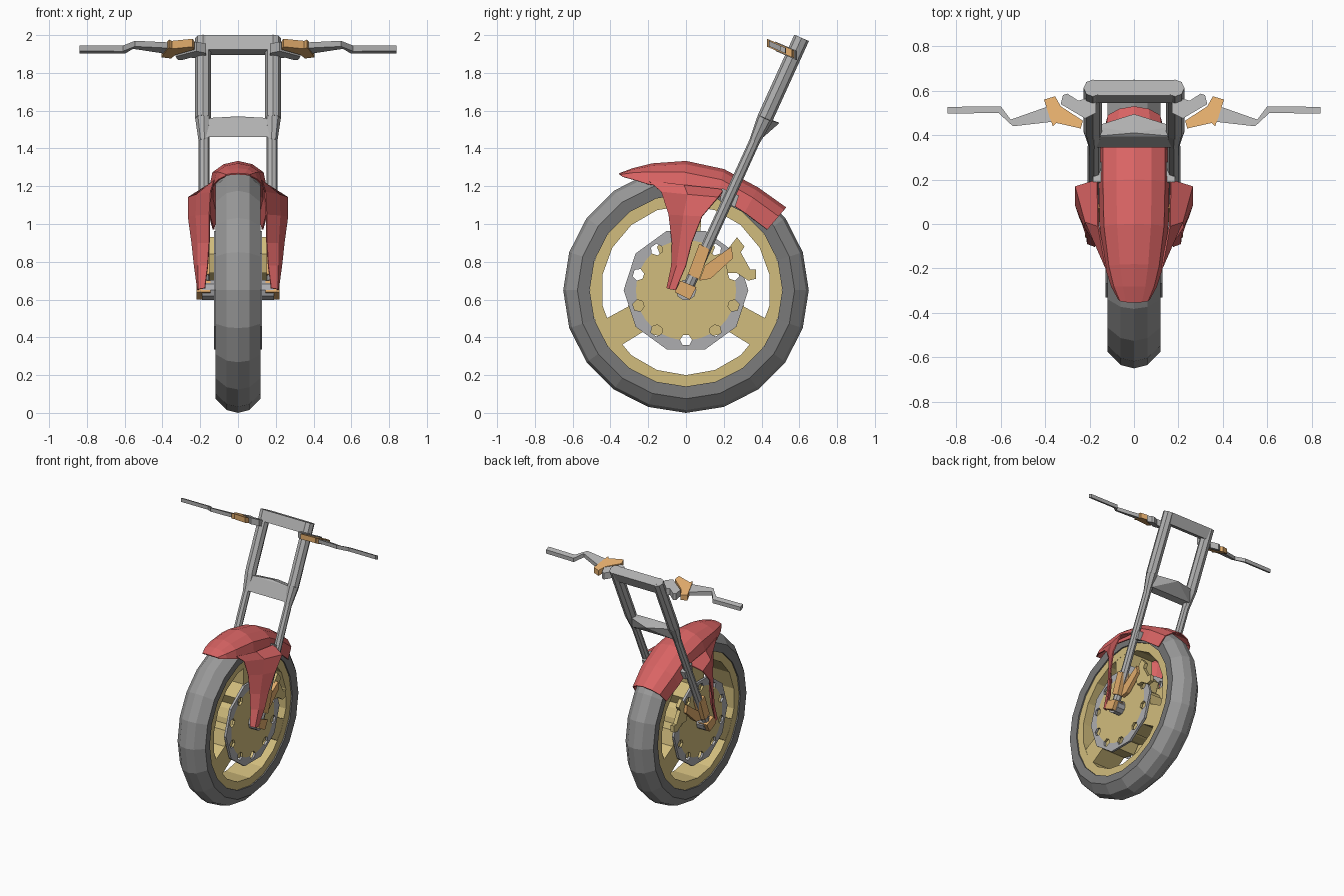
import bpy, bmesh, math
from mathutils import Vector, Matrix

if "Cube" in bpy.data.objects:
    bpy.data.objects.remove(bpy.data.objects["Cube"])

CZ = 0.65  # wheel centre height


def material(name, rgb):
    m = bpy.data.materials.new(name)
    m.diffuse_color = [((c + 0.055) / 1.055) ** 2.4 for c in rgb] + [1]
    m.use_nodes = True
    m.node_tree.nodes["Principled BSDF"].inputs["Base Color"].default_value = m.diffuse_color
    return m


TREAD = material("tyre_tread_grey", (.60, .60, .60))
WALL = material("sidewall_dark_grey", (.47, .47, .47))
STEEL = material("fork_grey", (.69, .69, .69))
DISC = material("disc_grey", (.68, .68, .69))
GOLD = material("gold", (.82, .74, .49))
ORANGE = material("orange", (.88, .67, .42))
RED = material("red", (.85, .39, .39))


def finish(name, bm, mats, mirror=False):
    bmesh.ops.recalc_face_normals(bm, faces=bm.faces)
    me = bpy.data.meshes.new(name)
    bm.to_mesh(me)
    bm.free()
    for m in mats:
        me.materials.append(m)
    ob = bpy.data.objects.new(name, me)
    bpy.context.collection.objects.link(ob)
    if mirror:
        ob.modifiers.new("mirror", 'MIRROR').use_mirror_merge = False
    return ob


def slab(bm, lower, upper):
    a = [bm.verts.new(p) for p in lower]
    b = [bm.verts.new(p) for p in upper]
    n = len(a)
    bm.faces.new(a)
    bm.faces.new(b)
    for i in range(n):
        bm.faces.new((a[i], a[(i + 1) % n], b[(i + 1) % n], b[i]))


def prism(name, polys, x0, x1, mat, mirror=True):
    """Side profiles in (y, z), extruded along x."""
    bm = bmesh.new()
    for poly in polys:
        slab(bm, [(x0, *p) for p in poly], [(x1, *p) for p in poly])
    return finish(name, bm, [mat], mirror)


def bar_plate(name, poly, half, mat):
    """Plan outline in (x, y) lying on the tilted handlebar plane."""
    z = lambda y: 1.925 - .43 * (y - .51)
    bm = bmesh.new()
    slab(bm, [(x, y, z(y) - half) for x, y in poly], [(x, y, z(y) + half) for x, y in poly])
    return finish(name, bm, [mat], True)


def lathe(profile, n, offset=0):
    """Closed (x, r) loop spun about the wheel axis."""
    bm = bmesh.new()
    rings = []
    for i in range(n):
        a = math.radians(offset + 360 * i / n)
        rings.append([bm.verts.new((x, r * math.cos(a), CZ + r * math.sin(a))) for x, r in profile])
    m = len(profile)
    for i in range(n):
        p, q = rings[i], rings[(i + 1) % n]
        for j in range(m):
            k = (j + 1) % m
            bm.faces.new((p[j], p[k], q[k], q[j]))
    return bm


def polar(r, deg):
    a = math.radians(deg)
    return (r * math.cos(a), CZ + r * math.sin(a))


def fork(z, x):
    """Point on the raked fork axis at height z."""
    return Vector((x, (z - .64) * .455, z))


def tube(name, p0, p1, r0, r1, n, mat, mirror=True):
    bm = bmesh.new()
    d = p1 - p0
    rot = d.to_track_quat('Z', 'X').to_matrix().to_4x4()
    bmesh.ops.create_cone(bm, cap_ends=True, segments=n, radius1=r0, radius2=r1, depth=d.length,
                          matrix=Matrix.Translation((p0 + p1) / 2) @ rot)
    return finish(name, bm, [mat], mirror)


# Tyre: tread bands plus darker flat sidewalls
bm = lathe([(-.113, .51), (-.12, .575), (-.06, .635), (0, .65), (.06, .635), (.12, .575), (.113, .51)], 20, 18)
for f in bm.faces:
    c = f.calc_center_median()
    f.material_index = int(math.hypot(c.y, c.z - CZ) < .56)
finish("tyre", bm, [TREAD, WALL])

# Rim, hub and three flared spokes
finish("rim", lathe([(-.103, .45), (-.103, .515), (.103, .515), (.103, .45)], 18, 10), [GOLD])
tube("hub", Vector((-.106, 0, CZ)), Vector((.106, 0, CZ)), .2, .2, 18, GOLD, False)
spoke = [(.47, -10), (.32, -14), (.275, -34), (.18, -40), (.18, 40), (.275, 34), (.32, 14), (.47, 10)]
prism("spokes", [[polar(r, a + d) for r, d in spoke] for a in (90, 210, 330)], -.102, .102, GOLD, False)

# Brake discs: ten-sided grey ring and gold carrier, holes on the joint
ring, carrier = [], []
for k in range(10):
    a = -90 + 36 * k
    outer_half = [(.265, a - 7), (.292, a - 3.5), (.292, a + 3.5), (.265, a + 7)]
    ring.append([polar(r, d) for r, d in [(.33, a + 18), (.33, a - 18), (.265, a - 18)] + outer_half + [(.265, a + 18)]])
    carrier += [polar(r, d) for r, d in [(.265, a - 18), (.265, a - 7), (.238, a - 3.5), (.238, a + 3.5), (.265, a + 7)]]
prism("brake_disc_ring", ring, .11, .128, DISC)
prism("brake_disc_carrier", [carrier], .11, .128, GOLD)

# Axle, fork feet, sleeves, caliper arms and calipers
tube("axle", Vector((-.19, 0, CZ)), Vector((.19, 0, CZ)), .055, .055, 10, DISC, False)
prism("fork_foot", [[(-.06, .64), (.02, .60), (.055, .665), (-.03, .70)]], .145, .22, ORANGE)
prism("fork_sleeve", [[(.01, .735), (.07, .705), (.125, .865), (.07, .895)]], .15, .212, ORANGE)
prism("caliper_arm", [[(.07, .70), (.13, .71), (.25, .82), (.24, .88), (.10, .78)]], .15, .18, ORANGE)
prism("caliper", [[(.20, .84), (.27, .93), (.31, .88), (.29, .85), (.34, .76), (.37, .76), (.37, .71),
                   (.33, .70), (.27, .74), (.22, .74)]], .127, .156, GOLD)

# Fork tubes, lower slim and upper thick with a taper
tube("fork_lower_tube", fork(.66, .18), fork(1.5, .18), .03, .028, 8, STEEL)
tube("fork_taper", fork(1.44, .18), fork(1.56, .185), .029, .042, 8, STEEL)
tube("fork_upper_tube", fork(1.56, .185), fork(1.985, .185), .042, .042, 8, STEEL)

# Top crown bar, square to the fork
prism("top_crown", [[(.545, 1.925), (.61, 1.895), (.648, 1.97), (.578, 2.0)]], -.185, .185, STEEL, False)

# Lower crown with a rear bulge
bm = bmesh.new()
for y, z in [(.345, 1.46), (.395, 1.56), (.41, 1.46), (.44, 1.55)]:
    for s in (-1, 1):
        bm.verts.new((s * .175, y, z))
bm.verts.new((0, .495, 1.535))
bm.verts.new((0, .41, 1.57))
bmesh.ops.convex_hull(bm, input=bm.verts)
finish("lower_crown", bm, [STEEL])

# Fender brackets
prism("fender_bracket", [[(.18, 1.12), (.26, 1.09), (.28, 1.15), (.19, 1.19)]], .145, .185, STEEL)


def sheet(name, rows, mirror):
    bm = bmesh.new()
    grid = [[bm.verts.new(p) for p in row] for row in rows]
    for a, b in zip(grid, grid[1:]):
        for i in range(len(a) - 1):
            bm.faces.new((a[i], a[i + 1], b[i + 1], b[i]))
    ob = finish(name, bm, [RED], mirror)
    s = ob.modifiers.new("thickness", 'SOLIDIFY')
    s.thickness = .008
    s.offset = 0


# Fender: (centre y, z, edge y, z, half width) from front to back
rows = []
for cy, cz, ey, ez, w in [(-.353, 1.265, -.335, 1.25, .07), (-.28, 1.292, -.28, 1.235, .10),
                          (-.18, 1.317, -.2, 1.21, .125), (0, 1.33, -.02, 1.185, .15),
                          (.2, 1.287, .17, 1.15, .155), (.38, 1.19, .31, 1.06, .155),
                          (.528, 1.085, .43, .97, .13)]:
    half = [(w * fx, cy + (ey - cy) * t, cz + (ez - cz) * t) for fx, t in [(.5, .12), (.88, .4), (1, 1)]]
    rows.append([(-x, y, z) for x, y, z in half[::-1]] + [(0, cy, cz)] + half)
sheet("front_fender", rows, False)

# Side guards sweeping down over the fork legs
front = [(.125, -.2, 1.23), (.143, -.13, 1.17), (.15, -.09, 1.05), (.152, -.072, .9), (.16, -.075, .78), (.175, -.10, .66)]
rear = [(.165, .2, 1.18), (.262, .17, 1.14), (.262, .085, 1.04), (.243, .03, .9), (.23, .0, .78), (.212, -.055, .65)]
rows = []
for f, r in zip(front, rear):
    mid = (Vector(f) + Vector(r)) / 2 + Vector((.015, -.01, .0))
    rows.append([f, mid, r])
sheet("side_guard", rows, True)

# Handlebars with clamps and orange perches
bar_plate("handlebar", [(.84, .497), (.84, .527), (.60, .53), (.555, .47), (.47, .50), (.37, .535), (.37, .46),
                        (.545, .44), (.61, .50)], .015, STEEL)
bar_plate("lever_perch", [(.405, .56), (.355, .575), (.33, .53), (.23, .465), (.24, .43), (.35, .455), (.365, .44),
                          (.38, .48)], .021, ORANGE)
bar_plate("handlebar_clamp", [(.17, .50), (.22, .475), (.33, .54), (.32, .58), (.30, .587), (.25, .555), (.20, .57),
                              (.17, .57)], .025, STEEL)
